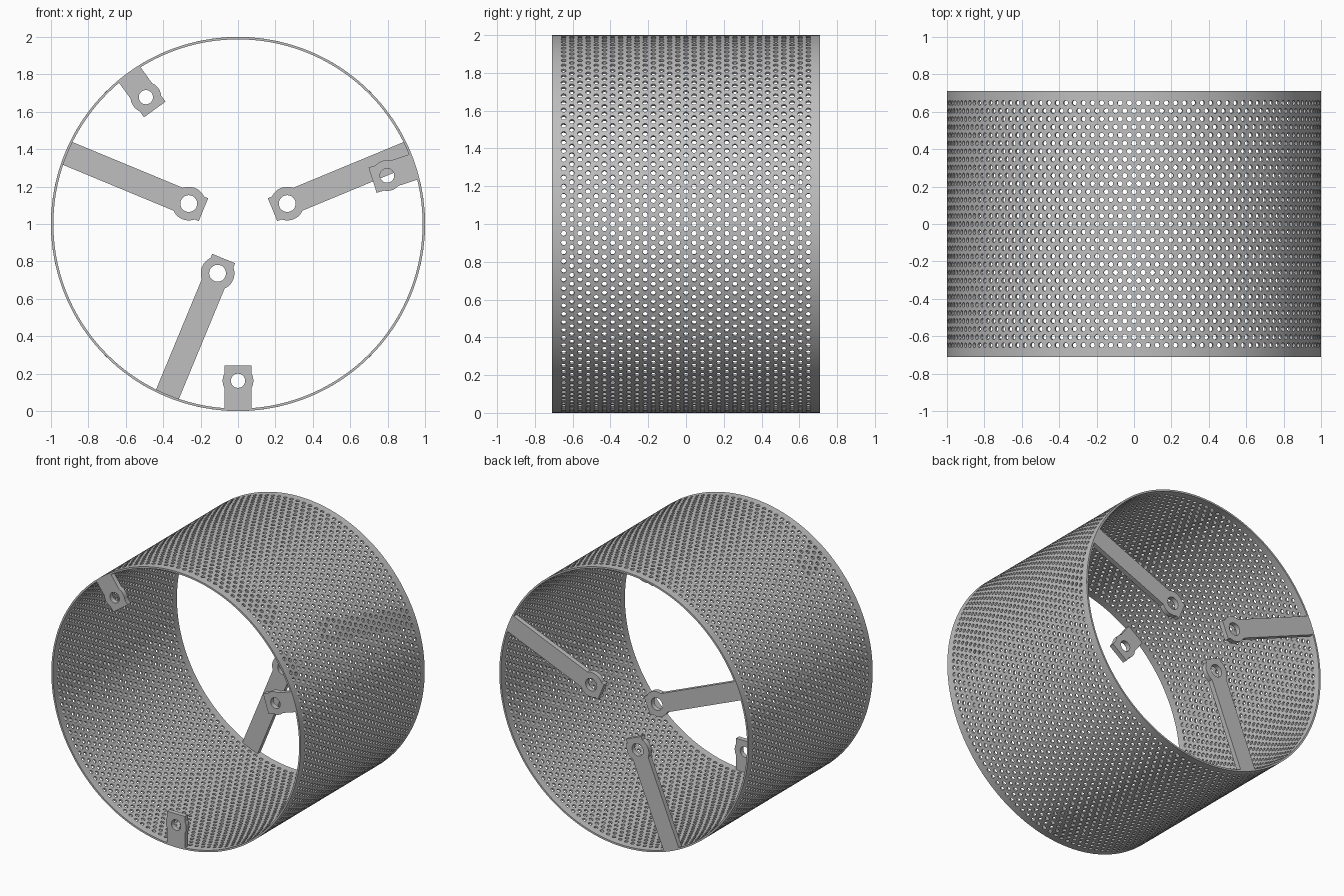
import bpy
import bmesh
from math import pi, cos, sin, sqrt, asin, radians
from mathutils import Vector

if "Cube" in bpy.data.objects:
    bpy.data.objects.remove(bpy.data.objects["Cube"])

RADIUS = 1.0
HALF_LEN = 0.71
WALL = 0.013
HOLES_ROUND = 126
ROWS = 31
HOLE_R = 0.0135
PLATE = 0.035

steel = bpy.data.materials.new("grey steel")
steel.use_nodes = True
steel.diffuse_color = (0.52, 0.52, 0.52, 1)
steel.node_tree.nodes["Principled BSDF"].inputs["Base Color"].default_value = steel.diffuse_color


def finish(obj):
    """Bake curves and modifiers to a mesh and shade it."""
    bpy.ops.object.select_all(action='DESELECT')
    obj.select_set(True)
    bpy.context.view_layer.objects.active = obj
    bpy.ops.object.convert(target='MESH')
    bpy.ops.object.shade_smooth_by_angle(angle=radians(35))


def perforated_drum():
    """Staggered hexagonal cells, each with a round hole, wrapped round a tube."""
    bm = bmesh.new()
    pitch = 2 * pi / HOLES_ROUND
    cell_r = pitch / sqrt(3)
    row_step = pitch * sqrt(3) / 2

    def on_tube(angle, y):
        return bm.verts.new((RADIUS * cos(angle), y, 1 + RADIUS * sin(angle)))

    for row in range(ROWS):
        y = (row - (ROWS - 1) / 2) * row_step
        for k in range(HOLES_ROUND):
            mid = (k + 0.5 * (row % 2)) * pitch
            dirs = [pi / 6 + i * pi / 3 for i in range(6)]
            corner = [on_tube(mid - cell_r * cos(a), y + cell_r * sin(a)) for a in dirs]
            hole = []
            for a in dirs:
                for b in (a, a + pi / 6):
                    hole.append(on_tube(mid - HOLE_R * cos(b), y + HOLE_R * sin(b)))
            for i in range(6):
                a, b = corner[i], corner[(i + 1) % 6]
                h0, h1, h2 = hole[2 * i], hole[2 * i + 1], hole[(2 * i + 2) % 12]
                for tri in ((a, b, h1), (a, h1, h0), (b, h2, h1)):
                    bm.faces.new(tri)
            # plain bands at the two ends
            for at_end, end_y, first in ((row == ROWS - 1, HALF_LEN, 0),
                                         (row == 0, -HALF_LEN, 3)):
                if at_end:
                    rim = [on_tube(mid - cell_r * cos(dirs[first + i]), end_y) for i in range(3)]
                    for i in range(2):
                        bm.faces.new((corner[first + i + 1], corner[first + i], rim[i], rim[i + 1]))
    bmesh.ops.remove_doubles(bm, verts=bm.verts, dist=0.0005)
    mesh = bpy.data.meshes.new("perforated_drum")
    bm.to_mesh(mesh)
    bm.free()
    mesh.materials.append(steel)
    obj = bpy.data.objects.new("perforated_drum", mesh)
    bpy.context.collection.objects.link(obj)
    wall = obj.modifiers.new("wall", 'SOLIDIFY')
    wall.thickness = WALL
    wall.offset = -1
    finish(obj)


def bracket(name, angle, y, hole_at, tip, half_w, boss_r, hole_r):
    """Radial plate from the wall inwards, with a round boss about a bolt hole."""
    root = RADIUS - WALL / 2
    spread = asin(half_w / root)
    meet = asin(half_w / boss_r)
    outline = [(root * cos(spread * t / 4), root * sin(spread * t / 4)) for t in range(-4, 5)]
    steps = 16
    arc = []
    for i in range(steps + 1):
        a = meet + (pi - 2 * meet) * i / steps
        arc.append((hole_at + boss_r * cos(a), boss_r * sin(a)))
    outline += arc + [(tip, half_w), (tip, -half_w)]
    outline += [(x, -t) for x, t in reversed(arc)]
    ring = [(hole_at + hole_r * cos(2 * pi * i / 32), hole_r * sin(2 * pi * i / 32))
            for i in range(32)]

    curve = bpy.data.curves.new(name, 'CURVE')
    curve.dimensions = '2D'
    curve.fill_mode = 'BOTH'
    curve.extrude = PLATE / 2
    for pts in (outline, ring):
        spline = curve.splines.new('POLY')
        spline.points.add(len(pts) - 1)
        spline.use_cyclic_u = True
        for point, (x, t) in zip(spline.points, pts):
            point.co = (x * cos(angle) - t * sin(angle), x * sin(angle) + t * cos(angle), 0, 1)
    curve.materials.append(steel)
    obj = bpy.data.objects.new(name, curve)
    obj.location = Vector((0, y, 1))
    obj.rotation_euler = (pi / 2, 0, 0)
    bpy.context.collection.objects.link(obj)
    finish(obj)


perforated_drum()

# long arms at the back opening
for side, deg in (("left", 22.5), ("right", 157.5), ("lower", 247.5)):
    bracket("back_arm_" + side, radians(deg), HALF_LEN - PLATE / 2,
            0.285, 0.2, 0.066, 0.09, 0.045)

# short tabs at the front opening
for side, deg in (("left", 18), ("right", 126), ("lower", 270)):
    bracket("front_tab_" + side, radians(deg), -HALF_LEN + PLATE / 2,
            0.838, 0.757, 0.071, 0.082, 0.038)
